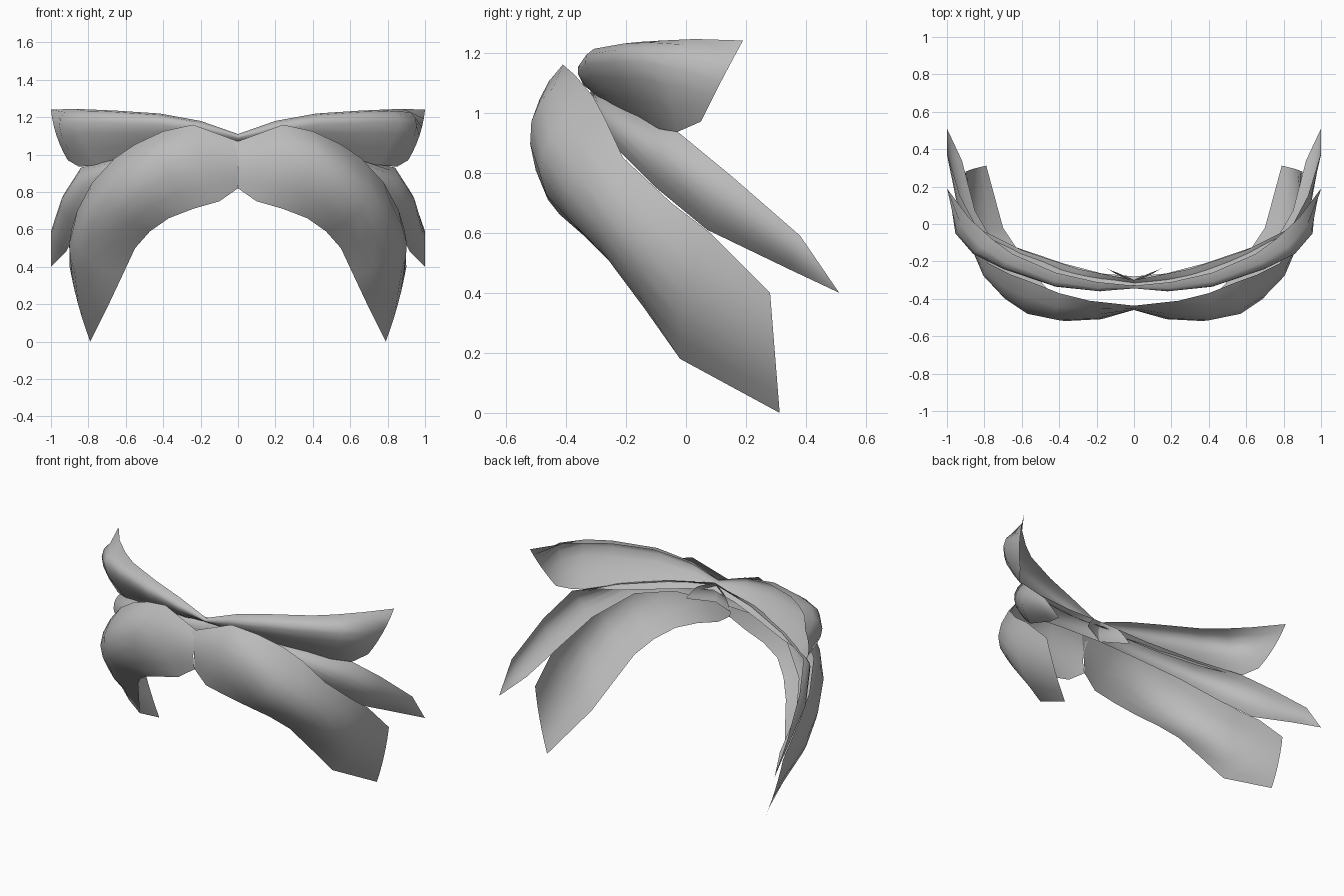
import bpy
import bmesh
from mathutils import Vector

grey = bpy.data.materials.new("neutral grey")
grey.diffuse_color = (0.5, 0.5, 0.5, 1)

STEPS = 6  # faces across each lock


def lock(name, sections):
    """Curved sheet through (upper edge, crest, lower edge) sections, built on both sides."""
    for side, sx in (("right", 1), ("left", -1)):
        bm = bmesh.new()
        rows = []
        for upper, crest, lower in sections:
            a, m, b = Vector(upper), Vector(crest), Vector(lower)
            row = []
            for i in range(STEPS + 1):
                t = i / STEPS
                p = (a * (1 - t) * (1 - 2 * t) + m * 4 * t * (1 - t)
                     + b * t * (2 * t - 1))
                row.append(bm.verts.new((p.x * sx, p.y, p.z)))
            rows.append(row)
        for r, s in zip(rows, rows[1:]):
            for i in range(STEPS):
                quad = [r[i], r[i + 1], s[i + 1], s[i]]
                bm.faces.new(quad if sx > 0 else quad[::-1])
        bmesh.ops.remove_doubles(bm, verts=bm.verts, dist=0.0005)
        for f in bm.faces:
            f.smooth = True
        mesh = bpy.data.meshes.new(f"{name}_{side}")
        bm.to_mesh(mesh)
        bm.free()
        mesh.materials.append(grey)
        bpy.context.collection.objects.link(bpy.data.objects.new(mesh.name, mesh))


# Broad front lock, sweeping out and down to a slanted tip
lock("front_lock", [
    ((-0.03, -0.44, 1.06), (0.00, -0.46, 0.95), (0.00, -0.45, 0.82)),
    ((0.24, -0.41, 1.16), (0.20, -0.505, 0.98), (0.10, -0.475, 0.75)),
    ((0.40, -0.37, 1.125), (0.40, -0.515, 0.97), (0.24, -0.46, 0.71)),
    ((0.55, -0.31, 1.055), (0.57, -0.48, 0.86), (0.37, -0.42, 0.66)),
    ((0.66, -0.27, 0.98), (0.69, -0.40, 0.75), (0.47, -0.34, 0.59)),
    ((0.78, -0.21, 0.85), (0.78, -0.29, 0.63), (0.55, -0.25, 0.50)),
    ((0.86, -0.05, 0.70), (0.84, -0.15, 0.49), (0.62, -0.14, 0.35)),
    ((0.89, 0.08, 0.60), (0.875, 0.00, 0.38), (0.70, -0.02, 0.18)),
    ((0.90, 0.28, 0.40), (0.855, 0.296, 0.20), (0.79, 0.312, 0.00)),
])

# Narrow middle lock, crossing the centre line and running back to a point
lock("middle_lock", [
    ((-0.09, -0.26, 1.07), (-0.13, -0.245, 1.03), (-0.16, -0.23, 0.98)),
    ((0.00, -0.30, 1.10), (0.00, -0.325, 1.04), (0.00, -0.31, 0.97)),
    ((0.30, -0.24, 1.05), (0.32, -0.31, 1.02), (0.30, -0.31, 0.96)),
    ((0.60, -0.14, 0.99), (0.62, -0.23, 0.96), (0.55, -0.25, 0.90)),
    ((0.84, -0.02, 0.93), (0.84, -0.09, 0.85), (0.75, -0.10, 0.75)),
    ((0.93, 0.15, 0.79), (0.94, 0.10, 0.70), (0.85, 0.07, 0.61)),
    ((1.00, 0.38, 0.59), (0.985, 0.36, 0.53), (0.92, 0.34, 0.48)),
    ((1.00, 0.51, 0.40), (1.00, 0.51, 0.40), (1.00, 0.51, 0.40)),
])

# Upper lock, flaring out sideways with a slanted end
lock("upper_lock", [
    ((0.00, -0.33, 1.11), (0.00, -0.34, 1.09), (0.00, -0.28, 1.06)),
    ((0.20, -0.31, 1.18), (0.18, -0.36, 1.13), (0.17, -0.265, 1.03)),
    ((0.42, -0.26, 1.22), (0.42, -0.335, 1.16), (0.38, -0.21, 0.99)),
    ((0.65, -0.16, 1.235), (0.70, -0.24, 1.17), (0.60, -0.135, 0.955)),
    ((0.76, -0.08, 1.24), (0.86, -0.16, 1.17), (0.75, -0.085, 0.945)),
    ((0.88, 0.03, 1.245), (0.955, -0.05, 1.15), (0.85, -0.03, 0.935)),
    ((1.00, 0.19, 1.24), (0.97, 0.115, 1.10), (0.91, 0.05, 0.97)),
])
